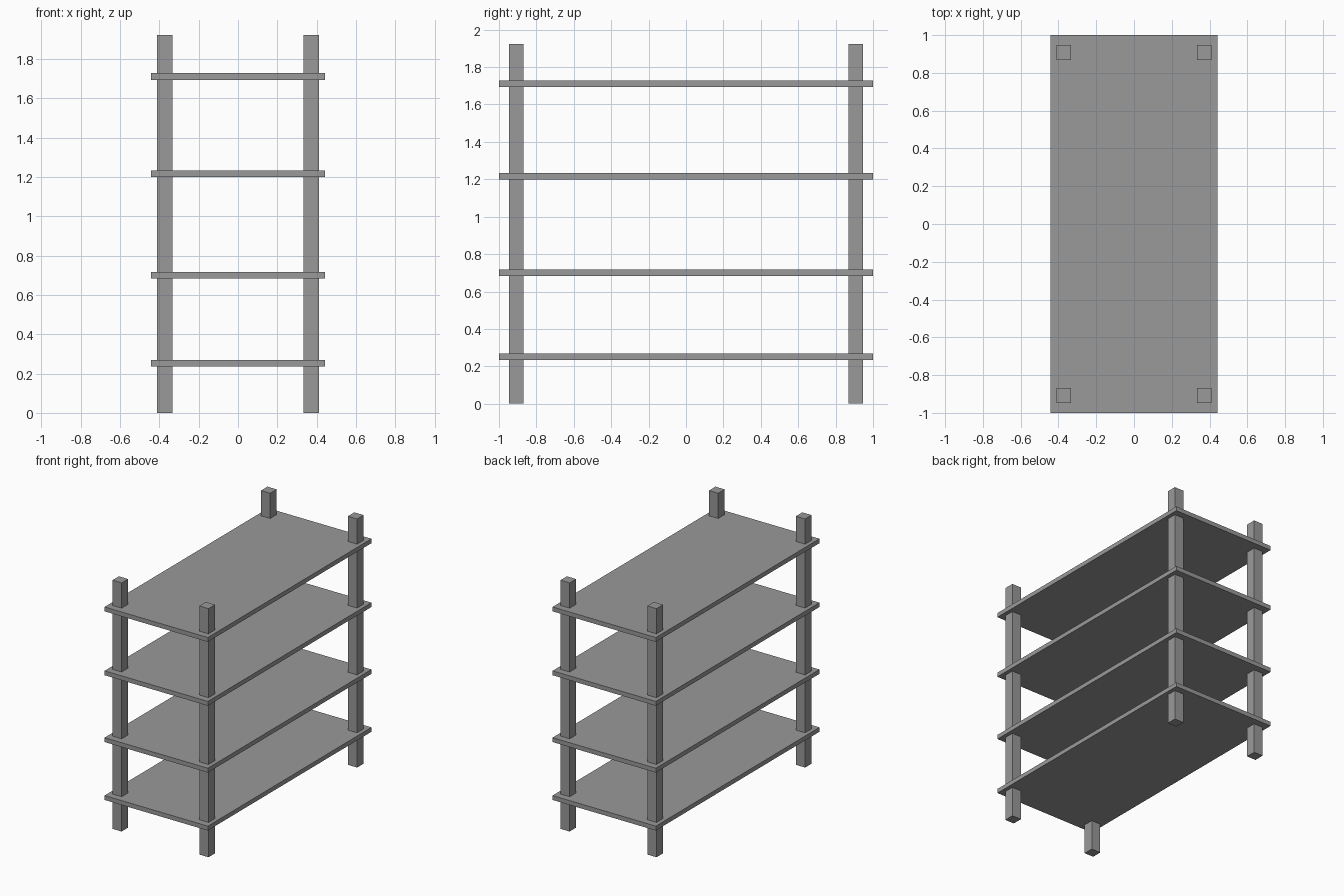
import bpy

cube = bpy.data.objects.get("Cube")
if cube:
    bpy.data.objects.remove(cube, do_unlink=True)

# Plain grey finish
grey = bpy.data.materials.new("grey")
grey.use_nodes = True
color = (0.32, 0.32, 0.32, 1)
grey.diffuse_color = color
grey.node_tree.nodes["Principled BSDF"].inputs["Base Color"].default_value = color


def box(name, center, size):
    bpy.ops.mesh.primitive_cube_add(size=1, location=center)
    obj = bpy.context.object
    obj.name = name
    obj.scale = size
    bpy.ops.object.transform_apply(location=False, rotation=False, scale=True)
    obj.data.materials.append(grey)
    return obj


HEIGHT = 1.923
POST = 0.079

# Corner posts, running through every shelf
for side, x in (("left", 0.372), ("right", -0.372)):
    for end, y in (("front", -0.908), ("back", 0.908)):
        box(f"{end}_{side}_post", (x, y, HEIGHT / 2), (POST, POST, HEIGHT))

# Shelf boards
for number, z in enumerate((0.252, 0.70, 1.217, 1.711), 1):
    box(f"shelf_{number}", (0, 0, z), (0.884, 2, 0.034))
